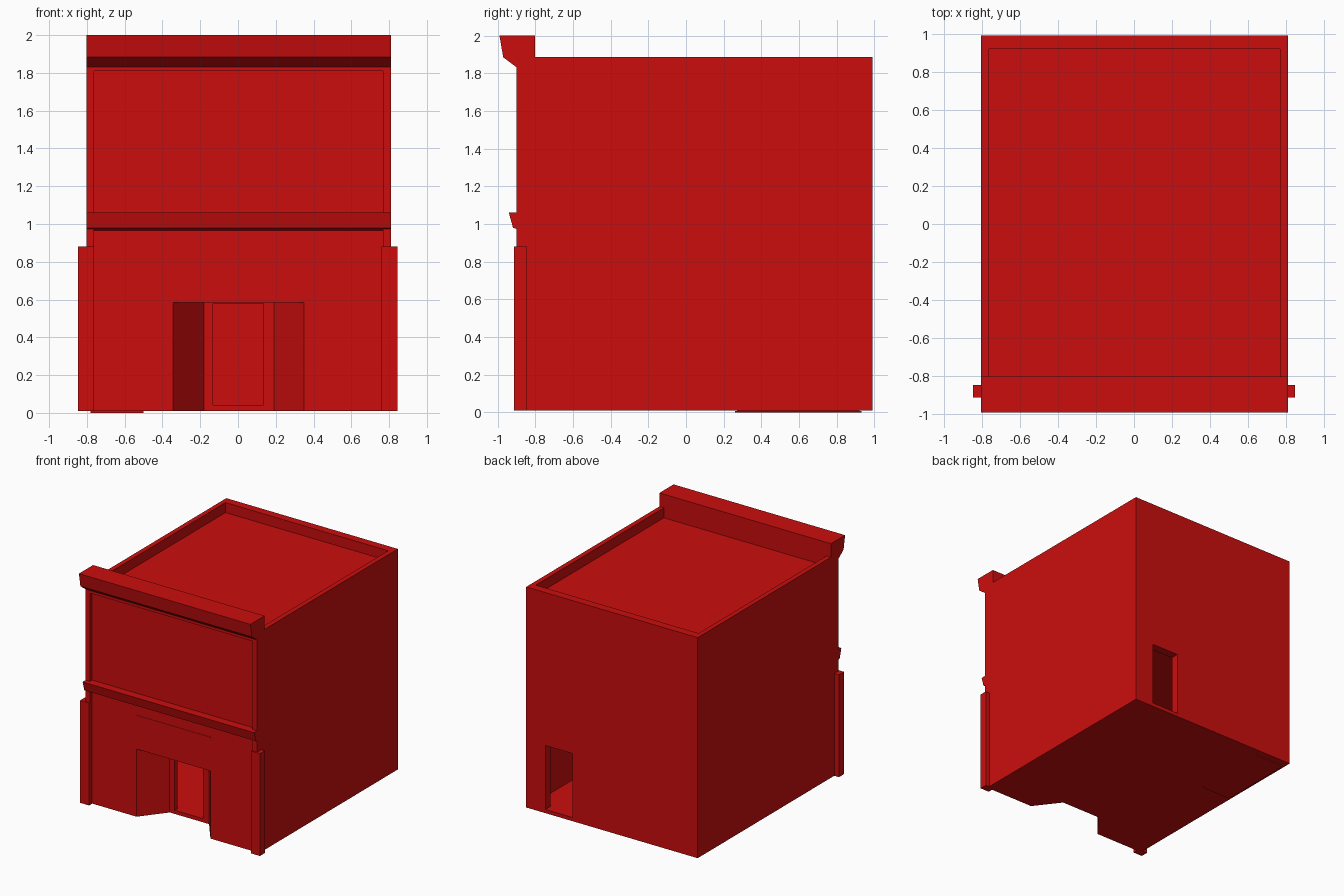
import bpy, bmesh
from mathutils import Vector

old = bpy.data.objects.get("Cube")
if old:
    bpy.data.objects.remove(old, do_unlink=True)

RED = (0.6, 0.004, 0.004, 1)
red = bpy.data.materials.new("red_paint")
red.use_nodes = True
red.diffuse_color = RED
red.node_tree.nodes["Principled BSDF"].inputs["Base Color"].default_value = RED


def prism(name, outline, direction, place):
    """Extrude a flat outline along a direction."""
    bm = bmesh.new()
    face = bm.faces.new([bm.verts.new(place(*p)) for p in outline])
    res = bmesh.ops.extrude_face_region(bm, geom=[face])
    moved = [v for v in res["geom"] if isinstance(v, bmesh.types.BMVert)]
    bmesh.ops.translate(bm, verts=moved, vec=Vector(direction))
    bmesh.ops.recalc_face_normals(bm, faces=bm.faces)
    mesh = bpy.data.meshes.new(name)
    bm.to_mesh(mesh)
    bm.free()
    mesh.materials.append(red)
    obj = bpy.data.objects.new(name, mesh)
    bpy.context.scene.collection.objects.link(obj)
    return obj


def plan(name, outline, z0, z1):
    return prism(name, outline, (0, 0, z1 - z0), lambda x, y: (x, y, z0))


def moulding(name, profile, x0, x1):
    return prism(name, profile, (x1 - x0, 0, 0), lambda y, z: (x0, y, z))


def box(name, x0, x1, y0, y1, z0, z1):
    return plan(name, [(x0, y0), (x1, y0), (x1, y1), (x0, y1)], z0, z1)


# Building shell with raised parapet
building = box("building", -0.803, 0.81, -0.90, 0.99, 0.01, 1.885)
LEFT, RIGHT, FRONT, BACK = -0.762, 0.768, -0.87, 0.92

# Voids: facade panel, roof basin, splayed entrance, ground floor room, doors
cutters = [
    box("facade_cut", LEFT, RIGHT, -1.1, FRONT, -0.1, 1.81),
    box("roof_cut", LEFT, RIGHT, -0.80, BACK, 1.80, 2.2),
    plan("entrance_cut", [(-0.345, -1), (0.35, -1), (0.35, FRONT), (0.19, -0.66),
                          (-0.18, -0.66), (-0.345, FRONT)], -0.1, 0.585),
    plan("room_cut", [(LEFT, -0.83), (-0.39, -0.83), (-0.22, -0.62), (0.23, -0.62),
                      (0.395, -0.83), (RIGHT, -0.83), (RIGHT, BACK), (LEFT, BACK)],
         0.04, 0.87),
    box("front_door_cut", -0.133, 0.135, -0.7, -0.58, 0.041, 0.58),
    box("back_door_cut", 0.375, 0.63, 0.88, 1.1, 0.041, 0.585),
]
for cutter in cutters:
    cutter.hide_render = True
    mod = building.modifiers.new(cutter.name, "BOOLEAN")
    mod.operation = "DIFFERENCE"
    mod.solver = "EXACT"
    mod.object = cutter

# Apply the cuts and drop the cutters
bpy.context.view_layer.update()
graph = bpy.context.evaluated_depsgraph_get()
baked = bpy.data.meshes.new_from_object(building.evaluated_get(graph))
building.modifiers.clear()
building.data = baked
baked.materials.clear()
baked.materials.append(red)
for cutter in cutters:
    bpy.data.objects.remove(cutter, do_unlink=True)

# Top cornice and mid-height ledge
moulding("cornice", [(-0.99, 2.0), (-0.97, 1.885), (FRONT, 1.81), (-0.80, 1.80),
                     (-0.80, 2.0)], -0.803, 0.81)
moulding("ledge", [(-0.94, 1.06), (-0.918, 0.98), (FRONT, 0.965), (-0.86, 1.06)],
         -0.803, 0.81)

# Lower corner pilasters
for side, x0, x1 in (("right", -0.847, LEFT), ("left", 0.76, 0.845)):
    box(side + "_pilaster", x0, x1, -0.912, -0.845, 0.01, 0.88)

# Thin strip over the entrance and plate under the floor
box("entrance_strip", -0.345, 0.35, -0.873, -0.865, 0.867, 0.873)
box("floor_plate", -0.78, -0.5, 0.26, 0.93, 0, 0.009)
box("floor_plate_joint", -0.77, -0.51, 0.27, 0.92, 0.005, 0.014)
